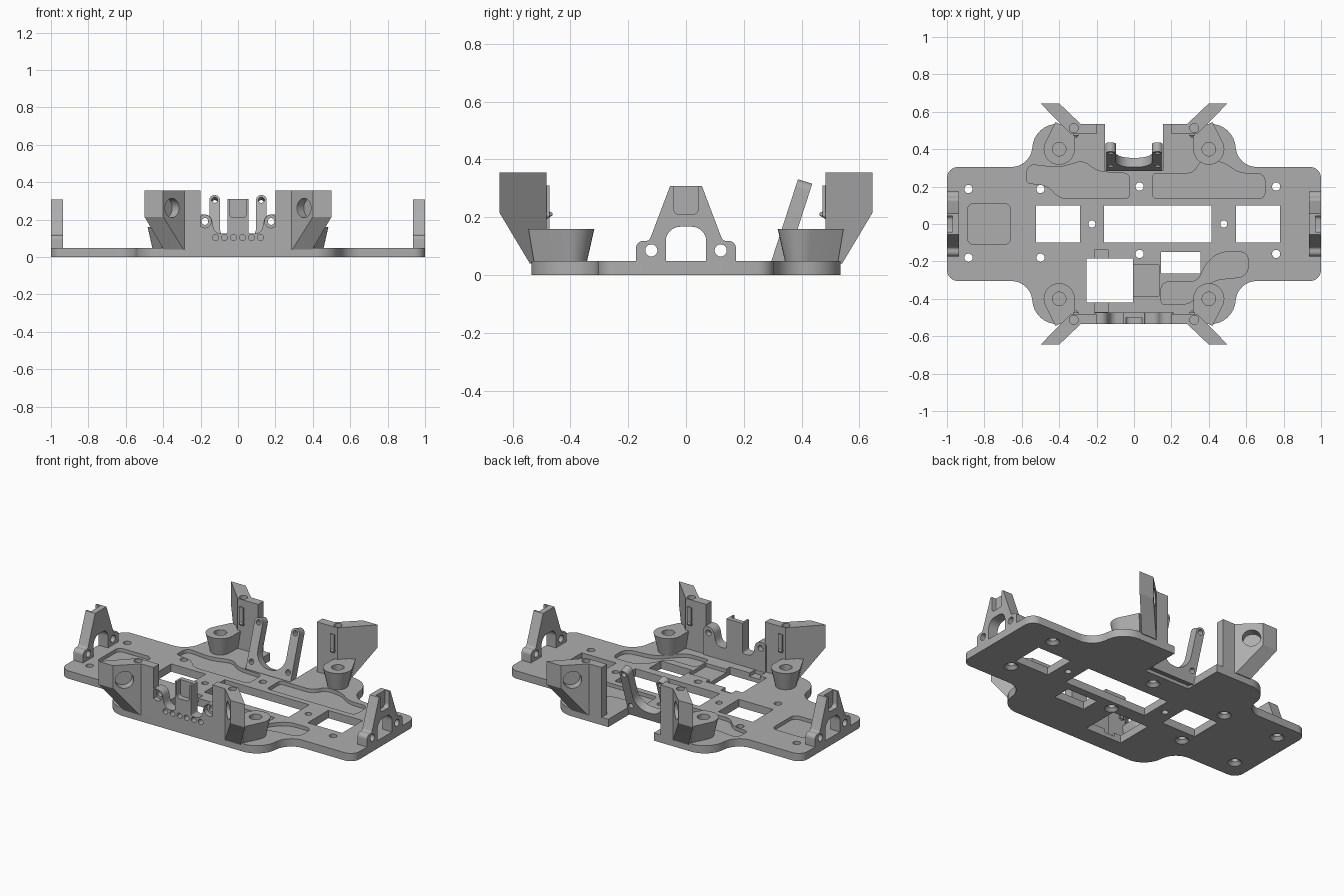
import bpy, bmesh, math
from mathutils import Vector, Matrix

default = bpy.data.objects.get("Cube")
if default:
    bpy.data.objects.remove(default)

grey = bpy.data.materials.new("plain grey")
grey.use_nodes = True
grey.diffuse_color = (0.42, 0.42, 0.42, 1)
grey.node_tree.nodes["Principled BSDF"].inputs["Base Color"].default_value = (0.42, 0.42, 0.42, 1)


def add(name, bm):
    bmesh.ops.recalc_face_normals(bm, faces=bm.faces)
    mesh = bpy.data.meshes.new(name)
    bm.to_mesh(mesh)
    bm.free()
    mesh.materials.append(grey)
    obj = bpy.data.objects.new(name, mesh)
    bpy.context.collection.objects.link(obj)
    return obj


def loft(name, low, high):
    """Solid between two matching loops."""
    bm = bmesh.new()
    a = [bm.verts.new(p) for p in low]
    b = [bm.verts.new(p) for p in high]
    bm.faces.new(a)
    bm.faces.new(b)
    for i in range(len(a)):
        j = (i + 1) % len(a)
        bm.faces.new((a[i], a[j], b[j], b[i]))
    return add(name, bm)


def place(p, w, axis):
    u, v = p
    return {"x": (w, u, v), "y": (u, w, v), "z": (u, v, w)}[axis]


def rounded(points, steps=8):
    """Polygon whose third value is the corner's tangent length."""
    out, n = [], len(points)
    for i, p in enumerate(points):
        b = Vector(p[:2])
        t = p[2] if len(p) > 2 else 0
        if not t:
            out.append(tuple(b))
            continue
        da = (Vector(points[i - 1][:2]) - b).normalized()
        dc = (Vector(points[(i + 1) % n][:2]) - b).normalized()
        a, c = b + da * t, b + dc * t
        w = math.sin(da.angle(dc) / 2)
        for k in range(steps + 1):
            s = k / steps
            ka, kb, kc = (1 - s) ** 2, 2 * w * s * (1 - s), s * s
            out.append(tuple((a * ka + b * kb + c * kc) / (ka + kb + kc)))
    return out


def prism(name, points, lo, hi, axis="z"):
    pts = rounded(points)
    return loft(name, [place(p, lo, axis) for p in pts], [place(p, hi, axis) for p in pts])


def ring(u, v, r, n=28):
    return [(u + r * math.cos(math.tau * i / n), v + r * math.sin(math.tau * i / n)) for i in range(n)]


def rod(u, v, r, lo, hi, axis="z", r2=None):
    return loft("rod", [place(p, lo, axis) for p in ring(u, v, r)],
                [place(p, hi, axis) for p in ring(u, v, r2 or r)])


def rect(u0, u1, v0, v1, r=0):
    return [(u0, v0, r), (u1, v0, r), (u1, v1, r), (u0, v1, r)]


def mirrored(half):
    return half + [(-p[0], *p[1:]) for p in reversed(half)]


def cut(obj, cutters):
    """Subtract the cutters and bake the result."""
    for c in cutters:
        m = obj.modifiers.new("cut", "BOOLEAN")
        m.operation, m.solver, m.object = "DIFFERENCE", "EXACT", c
        c.hide_render = True
    bpy.context.view_layer.update()
    baked = bpy.data.meshes.new_from_object(obj.evaluated_get(bpy.context.evaluated_depsgraph_get()))
    obj.modifiers.clear()
    obj.data = baked
    for c in cutters:
        bpy.data.objects.remove(c)
    return obj


def reflect(obj, name, sx, sy):
    mesh = obj.data.copy()
    mesh.transform(Matrix.Diagonal((sx, sy, 1, 1)))
    if sx * sy < 0:
        mesh.flip_normals()
    new = bpy.data.objects.new(name, mesh)
    bpy.context.collection.objects.link(new)


T = 0.048  # plate thickness
THRU = (-0.1, 0.1)

# Base plate with rear notch
back = [(1, 0.305, 0.06), (0.555, 0.305, 0.1), (0.53, 0.535, 0.12), (0.155, 0.535), (0.155, 0.285)]
front = [(p[0], -p[1], *p[2:]) for p in reversed(back[:3])]
plate = prism("base_plate", mirrored(front + back), 0, T)

# Windows through the plate
cutters = [prism("window", rect(*r), *THRU) for r in (
    (-0.525, -0.29, -0.1, 0.1), (-0.16, 0.415, -0.1, 0.1), (0.545, 0.78, -0.1, 0.1),
    (-0.255, -0.005, -0.42, -0.185), (0.145, 0.355, -0.265, -0.15))]

# Shallow pockets and wiring channels
pockets = [
    rect(-0.89, -0.66, -0.11, 0.11, 0.035),
    rect(-0.02, 0.135, -0.385, -0.22),
    rect(-0.21, -0.14, -0.47, -0.14),
    [(-0.575, 0.22, 0.02), (-0.46, 0.205, 0.04), (-0.4, 0.137, 0.04), (-0.025, 0.137, 0.02),
     (-0.025, 0.27, 0.03), (-0.2, 0.28, 0.05), (-0.27, 0.34, 0.04), (-0.4, 0.3, 0.05), (-0.57, 0.32, 0.04)],
    [(0.1, 0.137, 0.02), (0.7, 0.137, 0.03), (0.7, 0.27, 0.04), (0.56, 0.27, 0.05),
     (0.48, 0.33, 0.04), (0.36, 0.345, 0.04), (0.32, 0.27, 0.04), (0.1, 0.27, 0.02)],
    [(0.145, -0.43, 0.02), (0.3, -0.43, 0.05), (0.42, -0.3, 0.05), (0.61, -0.28, 0.05),
     (0.61, -0.15, 0.04), (0.45, -0.15, 0.05), (0.38, -0.22, 0.03), (0.34, -0.31, 0.04), (0.145, -0.31, 0.04)],
]
cutters += [prism("pocket", p, 0.026, 0.1) for p in pockets]

# Screw holes, countersunk underneath
for x, y in ((-0.885, 0.187), (-0.885, -0.18), (-0.5, 0.187), (-0.5, -0.18),
             (0.03, 0.2), (0.03, -0.16), (0.76, 0.2), (0.76, -0.16)):
    cutters += [rod(x, y, 0.022, *THRU), rod(x, y, 0.042, -0.002, 0.02, r2=0.02)]
cutters += [rod(x, 0, 0.019, *THRU) for x in (-0.225, 0.48)]
cut(plate, cutters)

# Corner tower: diagonal wing plus short flat wall
tower = prism("front_left_tower", [(0.5, -0.645), (0.4, -0.645), (0.285, -0.535), (0.2, -0.535),
                                   (0.2, -0.482), (0.34, -0.482)], 0.04, 0.355)
slope = prism("slope", [(-0.7, -0.1), (-0.535, 0.03), (-0.545, T), (-0.645, 0.215), (-0.7, 0.31)], 0.1, 0.6, "x")
bore = rod(0, 0, 0.052, -0.05, 0.1)
bore.data.transform(Matrix.Translation((0.353, -0.6, 0.262))
                    @ Vector((-1, -1, 0)).to_track_quat("Z", "Y").to_matrix().to_4x4())
cut(tower, [slope, bore, rod(0.322, -0.513, 0.024, 0.29, 0.4)])
rib = prism("front_left_rib", rect(0.295, 0.325, -0.49, -0.472), 0.2, 0.31)
nub = rod(0.31, 0.21, 0.018, -0.485, -0.462, "y", 0.004)
nub.name = "front_left_nub"

# Flared screw post leaning into the tower
bm = bmesh.new()
for z, r, edge in ((0.04, 0.056, ((0.34, -0.5), (0.4, -0.525))), (0.16, 0.083, ((0.32, -0.5), (0.42, -0.545)))):
    for p in ring(0.4, -0.4, r) + list(edge):
        bm.verts.new((*p, z))
bmesh.ops.convex_hull(bm, input=bm.verts)
post = cut(add("front_left_post", bm), [rod(0.4, -0.4, 0.036, 0.07, 0.3)])

for part, label in ((tower, "tower"), (rib, "rib"), (nub, "nub"), (post, "post")):
    reflect(part, "front_right_" + label, -1, 1)
    reflect(part, "back_left_" + label, 1, -1)
    reflect(part, "back_right_" + label, -1, -1)

# Front wall with ears, centre post and a row of pin holes
wall = prism("front_wall", mirrored([
    (0.21, 0.04), (0.21, 0.228, 0.02), (0.145, 0.228, 0.035), (0.125, 0.125, 0.035),
    (0.055, 0.125, 0.012), (0.055, 0.31)]), -0.535, -0.472, "y")
holes = [rod(-0.12 + 0.048 * i, 0.105, 0.016, -0.6, -0.5, "y") for i in range(6)]
for x in (-0.177, 0.177):
    holes += [rod(x, 0.19, 0.034, -0.6, -0.505, "y"), rod(x, 0.19, 0.018, -0.6, -0.4, "y")]
groove = [(-0.043, 0.4), (-0.043, 0.21, 0.02), (0.043, 0.21, 0.02), (0.043, 0.4)]
holes.append(prism("groove", groove, -0.6, -0.5, "y"))
cut(wall, holes)

# Arched end brackets
end = prism("left_end_bracket", mirrored([
    (0.173, 0.04), (0.173, 0.118, 0.025), (0.127, 0.118, 0.012), (0.055, 0.308)]), 0.935, 1, "x")
arch = [(-0.07, 0), (-0.07, 0.167, 0.05), (0.07, 0.167, 0.05), (0.07, 0)]
cut(end, [prism("arch", arch, 0.9, 1.1, "x"), prism("groove", groove, 0.97, 1.1, "x"),
          rod(0.12, 0.085, 0.021, 0.9, 1.1, "x"), rod(-0.12, 0.085, 0.021, 0.9, 1.1, "x")])
reflect(end, "right_end_bracket", -1, 1)

# Leaning U-shaped rear bracket
fork = prism("rear_fork", mirrored([
    (0.153, 0.012), (0.153, 0.34, 0.028), (0.097, 0.34, 0.028), (0.097, 0.07, 0.09)]), -0.026, 0.026, "y")
cut(fork, [rod(s * 0.125, v, 0.016, -0.1, 0.1, "y") for s in (-1, 1) for v in (0.085, 0.312)])
fork.data.transform(Matrix.Translation((0, 0.307, 0)) @ Matrix.Rotation(math.radians(-18), 4, "X"))

# Smooth the round surfaces, keep edges sharp
bpy.ops.object.select_all(action="DESELECT")
for obj in bpy.context.collection.objects:
    if obj.type == "MESH":
        obj.select_set(True)
        bpy.context.view_layer.objects.active = obj
bpy.ops.object.shade_smooth_by_angle()
